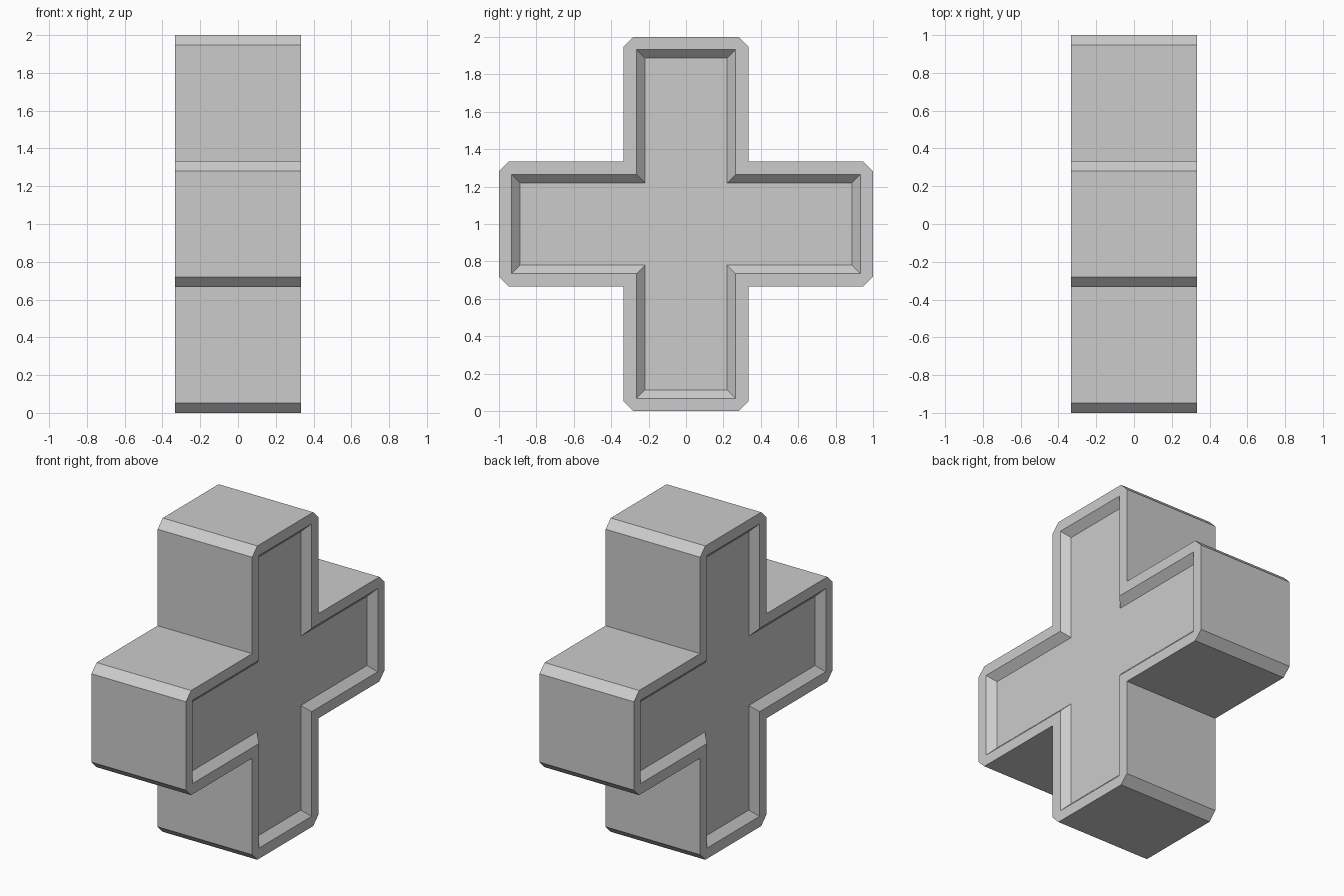
import bpy, bmesh
from math import pi
from mathutils import Matrix

if "Cube" in bpy.data.objects:
    bpy.data.objects.remove(bpy.data.objects["Cube"])

HALF = 1 / 3     # half thickness and half arm width
REACH = 1.0      # arm length from the centre


def cross_loop(bm, x, inset, chamfer=0.0):
    """Plus-shaped outline in the YZ plane, one arm repeated four times."""
    w, r, c = HALF - inset, REACH - inset, chamfer
    arm = [(w, -w), (r - c, -w), (r, -w + c), (r, w - c), (r - c, w)]
    verts = []
    for k in range(4):
        rot = Matrix.Rotation(k * pi / 2, 3, 'X')
        for y, z in arm:
            verts.append(bm.verts.new(rot @ Matrix.Identity(3).col[0] * x
                                      + rot.col[1] * y + rot.col[2] * z))
    return verts


bm = bmesh.new()
# Floor of one recess, its sloped wall, flat rim, then the mirrored other side
side = [(HALF - 0.045, 0.113, 0), (HALF, 0.068, 0), (HALF, 0, 0.052)]
stations = side + [(-x, i, c) for x, i, c in reversed(side)]
loops = [cross_loop(bm, *s) for s in stations]
for a, b in zip(loops, loops[1:]):
    for i in range(20):
        j = (i + 1) % 20
        bm.faces.new((a[i], a[j], b[j], b[i]))
bm.faces.new(loops[0])
bm.faces.new(loops[-1])

# Collapse the doubled points at the sharp recess corners
bmesh.ops.remove_doubles(bm, verts=bm.verts, dist=1e-5)
bmesh.ops.recalc_face_normals(bm, faces=bm.faces)

mesh = bpy.data.meshes.new("cross_block")
bm.to_mesh(mesh)
bm.free()
block = bpy.data.objects.new("cross_block", mesh)
block.location.z = REACH
bpy.context.collection.objects.link(block)
